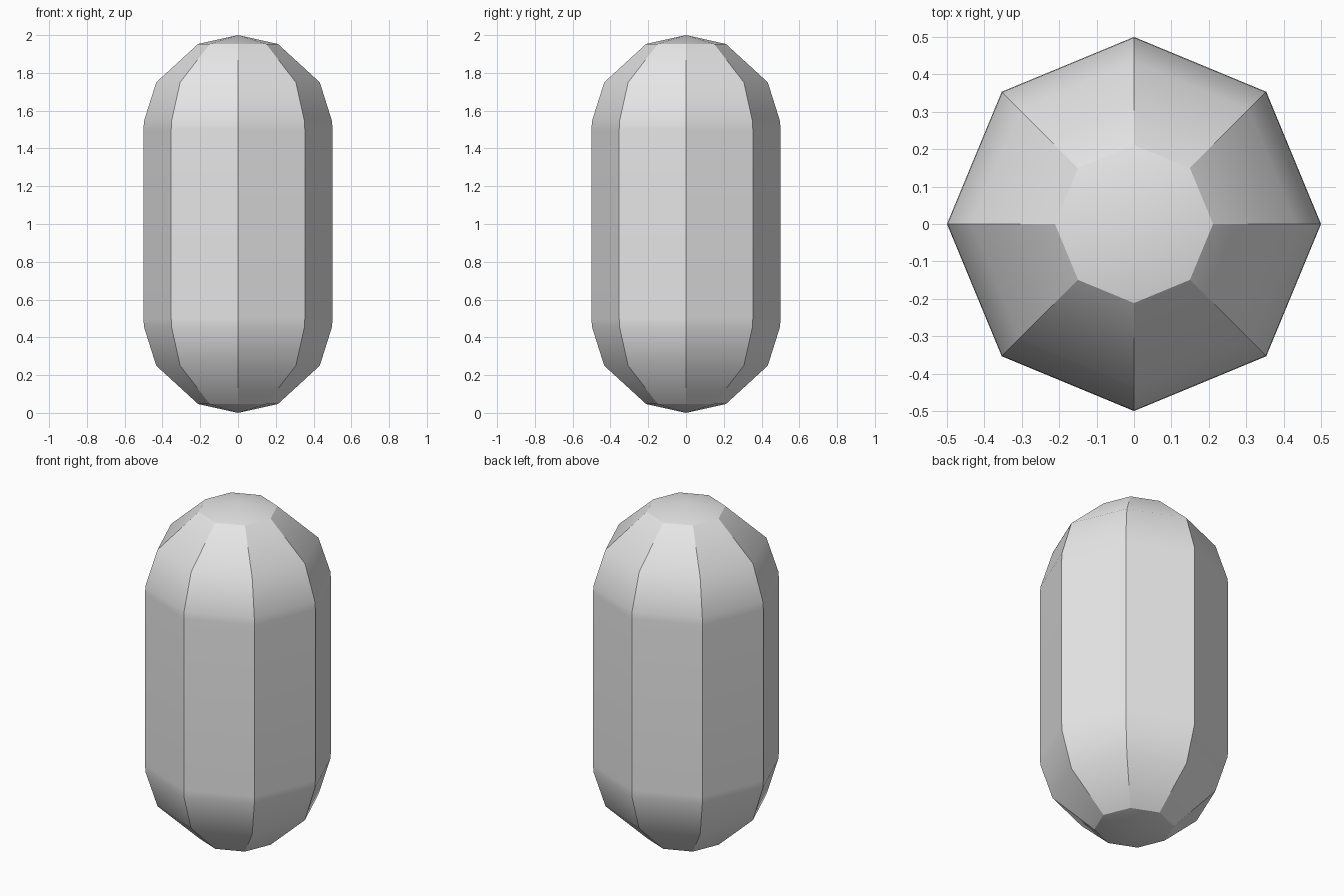
import bpy
import bmesh
from math import sin, cos, pi, radians

cube = bpy.data.objects.get("Cube")
if cube:
    bpy.data.objects.remove(cube, do_unlink=True)

SIDES = 8
RADIUS = 0.5
CENTRE = 1.0
HALF_STRAIGHT = 0.5
DOME_ANGLES = (0, 5, 30, 65)   # ring latitudes on each rounded end

# Plain grey material
grey = bpy.data.materials.new("light grey")
grey.use_nodes = True
colour = (0.8, 0.8, 0.8, 1)
grey.diffuse_color = colour
grey.node_tree.nodes["Principled BSDF"].inputs["Base Color"].default_value = colour

# Half profile from bottom to top, without the poles
upper = [(RADIUS * cos(radians(a)), HALF_STRAIGHT + RADIUS * sin(radians(a)))
         for a in DOME_ANGLES]
profile = [(r, CENTRE - h) for r, h in reversed(upper)]
profile += [(r, CENTRE + h) for r, h in upper]

# Rings joined by quads, closed by a fan at each pole
bm = bmesh.new()
rings = [[bm.verts.new((r * cos(2 * pi * i / SIDES), r * sin(2 * pi * i / SIDES), z))
          for i in range(SIDES)] for r, z in profile]
bottom = bm.verts.new((0, 0, 0))
top = bm.verts.new((0, 0, 2 * CENTRE))
for i in range(SIDES):
    j = (i + 1) % SIDES
    for low, high in zip(rings, rings[1:]):
        bm.faces.new((low[i], low[j], high[j], high[i]))
    bm.faces.new((bottom, rings[0][j], rings[0][i]))
    bm.faces.new((top, rings[-1][i], rings[-1][j]))
bmesh.ops.recalc_face_normals(bm, faces=bm.faces)

mesh = bpy.data.meshes.new("capsule_body")
bm.to_mesh(mesh)
bm.free()
mesh.materials.append(grey)
capsule = bpy.data.objects.new("capsule_body", mesh)
bpy.context.collection.objects.link(capsule)

# Smooth along the length, crisp between the sides
bpy.ops.object.select_all(action='DESELECT')
capsule.select_set(True)
bpy.context.view_layer.objects.active = capsule
bpy.ops.object.shade_smooth_by_angle(angle=radians(30))
